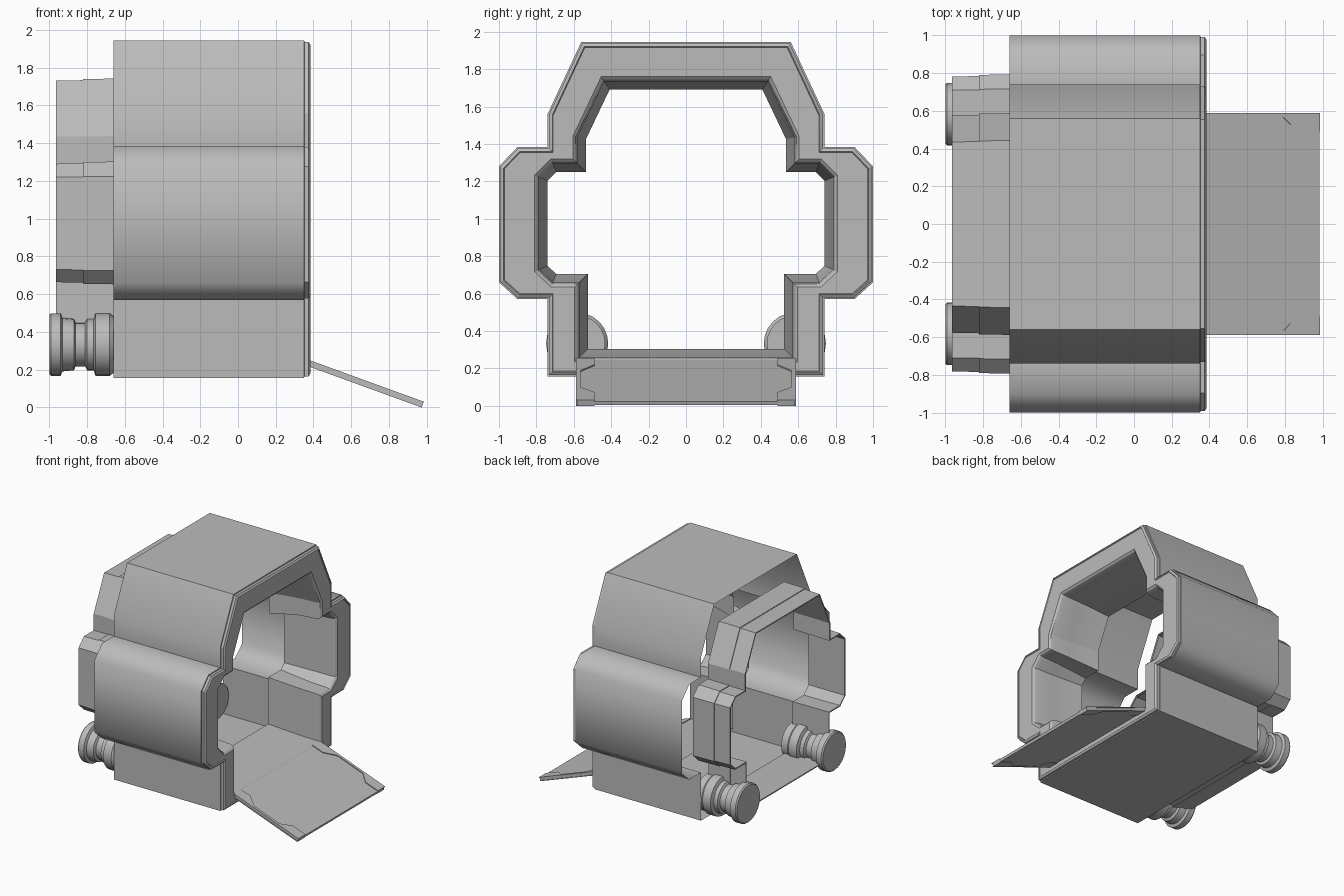
import bpy, bmesh, math
from mathutils import Vector

cube = bpy.data.objects.get("Cube")
if cube:
    bpy.data.objects.remove(cube, do_unlink=True)

grey = bpy.data.materials.new("plain grey")
grey.use_nodes = True
grey.diffuse_color = (0.5, 0.5, 0.5, 1)
grey.node_tree.nodes["Principled BSDF"].inputs["Base Color"].default_value = (0.5, 0.5, 0.5, 1)


def finish(name, bm, angle=50):
    bmesh.ops.recalc_face_normals(bm, faces=bm.faces)
    mesh = bpy.data.meshes.new(name)
    bm.to_mesh(mesh)
    bm.free()
    mesh.materials.append(grey)
    obj = bpy.data.objects.new(name, mesh)
    bpy.context.collection.objects.link(obj)
    bpy.ops.object.select_all(action="DESELECT")
    obj.select_set(True)
    bpy.context.view_layer.objects.active = obj
    bpy.ops.object.shade_smooth_by_angle(angle=math.radians(angle))
    return obj


def mirrored(half):
    """Close a half section (y, z) into a full symmetric loop."""
    return [Vector(p) for p in half] + [Vector((-y, z)) for y, z in reversed(half)]


def inset(loop, d):
    """Move every side of a clockwise loop inward by d."""
    out = []
    for i, p in enumerate(loop):
        a = (p - loop[i - 1]).normalized()
        b = (loop[(i + 1) % len(loop)] - p).normalized()
        na, nb = Vector((a.y, -a.x)), Vector((b.y, -b.x))
        out.append(p + (na + nb) * (d / (1 + na.dot(nb))))
    return out


def loft(name, sections, angle=50):
    """Skin a list of (x, loop) sections."""
    bm = bmesh.new()
    rows = [[bm.verts.new((x, p.x, p.y)) for p in loop] for x, loop in sections]
    for r, s in zip(rows, rows[1:]):
        for i in range(len(r)):
            j = (i + 1) % len(r)
            bm.faces.new((r[i], r[j], s[j], s[i]))
    return finish(name, bm, angle)


def prism(name, outline, low, high, place):
    """Extrude a flat outline and place each corner with a function."""
    bm = bmesh.new()
    a, b = [[bm.verts.new(place(u, v, h)) for u, v in outline] for h in (low, high)]
    bm.faces.new(a)
    bm.faces.new(b)
    for i in range(len(a)):
        j = (i + 1) % len(a)
        bm.faces.new((a[i], a[j], b[j], b[i]))
    return finish(name, bm, 20)


# Sections, listed clockwise from the top
hull = mirrored([(0.56, 1.945), (0.74, 1.56), (0.74, 1.385), (0.9, 1.385), (1, 1.28),
                 (1, 0.66), (0.9, 0.57), (0.74, 0.57), (0.74, 0.157)])
door = mirrored([(0.45, 1.755), (0.6, 1.44), (0.6, 1.315), (0.72, 1.315), (0.805, 1.23),
                 (0.805, 0.72), (0.72, 0.64), (0.59, 0.64), (0.59, 0.24)])

# Outer shell, open at the rear
loft("shell", [(-0.66, hull), (0.35, hull)])

# Bevelled door frame
loft("door_frame", [(0.35, hull), (0.352, inset(hull, 0.008)), (0.374, inset(hull, 0.008)),
                    (0.385, inset(hull, 0.025)), (0.378, inset(hull, 0.03)),
                    (0.378, inset(door, -0.005)), (0.365, inset(door, 0.01))], 20)

# Tapering entry passage behind the frame
loft("entry_passage", [(0.365, inset(door, 0.01)), (0.33, inset(door, 0.02)),
                       (0.2, inset(door, 0.025)), (0.05, inset(door, 0.045)),
                       (-0.08, inset(door, 0.065))], 20)

# Rear collar in two bands
loft("rear_collar", [(-0.62, inset(door, 0.012)), (-0.82, inset(door, 0.015)),
                     (-0.82, inset(door, 0.021)), (-0.965, inset(door, 0.024)),
                     (-0.965, inset(door, 0.034)), (-0.62, inset(door, 0.03))], 20)

# Sloping ramp with raised side trims
start, end = Vector((0.36, 0, 0.25)), Vector((0.982, 0, 0.024))
along = end - start
up = Vector((-along.z, 0, along.x)).normalized()


def on_ramp(u, v, h):
    return start + along * u + up * h + Vector((0, v, 0))


prism("ramp", [(0, -0.58), (1, -0.58), (1, 0.58), (0, 0.58)], -0.022, 0, on_ramp)
trim = [(0, 0.49), (0.16, 0.49), (0.3, 0.565), (0.69, 0.565), (0.81, 0.49), (1, 0.49),
        (1, 0.587), (0, 0.587)]
for side, label in ((1, "back"), (-1, "front")):
    outline = [(u, v * side) for u, v in trim]
    prism("ramp_trim_" + label, outline, 0, 0.007, on_ramp)
    prism("ramp_under_trim_" + label, outline, -0.026, -0.022, on_ramp)

# Ribbed thrusters at the rear
ribs = [(-1, 0), (-1, 0.157), (-0.99, 0.166), (-0.94, 0.166), (-0.93, 0.142), (-0.87, 0.136),
        (-0.86, 0.115), (-0.81, 0.115), (-0.8, 0.136), (-0.765, 0.136), (-0.755, 0.166),
        (-0.68, 0.166), (-0.66, 0.15), (-0.6, 0.15), (-0.6, 0)]
for side, label in ((1, "back"), (-1, "front")):
    bm = bmesh.new()
    verts = [bm.verts.new((x, r, 0)) for x, r in ribs]
    edges = [bm.edges.new(pair) for pair in zip(verts, verts[1:])]
    bmesh.ops.spin(bm, geom=verts + edges, cent=(0, 0, 0), axis=(1, 0, 0),
                   angle=math.tau, steps=24)
    bmesh.ops.remove_doubles(bm, verts=bm.verts, dist=0.0005)
    finish("thruster_" + label, bm, 30).location = (0, 0.582 * side, 0.333)
